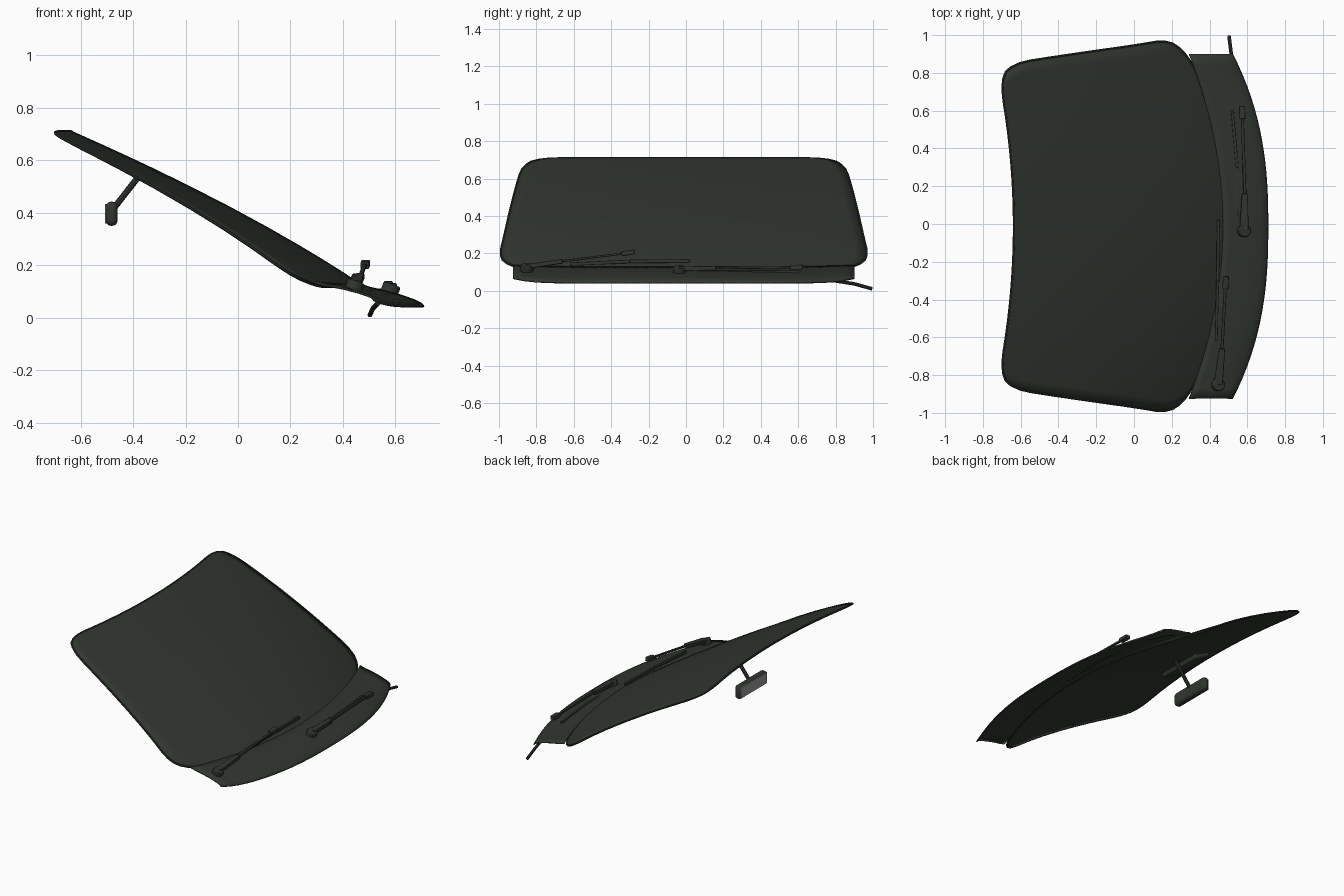
import bpy, bmesh, math
from mathutils import Vector

if "Cube" in bpy.data.objects:
    bpy.data.objects.remove(bpy.data.objects["Cube"])


def material(name, rgb):
    m = bpy.data.materials.new(name)
    m.diffuse_color = (*rgb, 1)
    m.use_nodes = True
    m.node_tree.nodes["Principled BSDF"].inputs["Base Color"].default_value = m.diffuse_color
    return m


DARK = material("dark_green_grey", (0.030, 0.037, 0.029))
GREY = material("mirror_grey", (0.32, 0.32, 0.32))
CY = -0.012  # centre line of the screen


def finish(ob, mat=DARK, bevel=0, seg=2, thick=0):
    ob.data.materials.append(mat)
    if thick:
        s = ob.modifiers.new("thickness", 'SOLIDIFY')
        s.thickness, s.offset = thick, 0
    if bevel:
        b = ob.modifiers.new("bevel", 'BEVEL')
        b.width, b.segments, b.limit_method = bevel, seg, 'ANGLE'
    bpy.ops.object.select_all(action='DESELECT')
    ob.select_set(True)
    bpy.context.view_layer.objects.active = ob
    bpy.ops.object.shade_smooth_by_angle(angle=math.radians(35))
    return ob


def mesh_object(name, verts, faces):
    me = bpy.data.meshes.new(name)
    me.from_pydata(verts, [], faces)
    bm = bmesh.new()
    bm.from_mesh(me)
    bmesh.ops.recalc_face_normals(bm, faces=bm.faces)
    bm.to_mesh(me)
    bm.free()
    ob = bpy.data.objects.new(name, me)
    bpy.context.collection.objects.link(ob)
    return ob


def grid(name, rows):
    n = len(rows[0])
    faces = [(i * n + j, i * n + j + 1, (i + 1) * n + j + 1, (i + 1) * n + j)
             for i in range(len(rows) - 1) for j in range(n - 1)]
    return mesh_object(name, [p for r in rows for p in r], faces)


def bar(name, a, b, w0, w1, h, bevel=0.003):
    """Tapered box beam from a to b."""
    a, b = Vector(a), Vector(b)
    d = (b - a).normalized()
    side = d.cross(Vector((0, 0, 1))).normalized()
    up = side.cross(d)
    v = [p + side * sx * w / 2 + up * su * h / 2
         for p, w in ((a, w0), (b, w1))
         for sx, su in ((-1, -1), (1, -1), (1, 1), (-1, 1))]
    f = [(0, 1, 2, 3), (4, 5, 6, 7)] + [(i, (i + 1) % 4, (i + 1) % 4 + 4, i + 4) for i in range(4)]
    return finish(mesh_object(name, v, f), bevel=bevel)


def tube(name, pts, r, closed=False):
    cu = bpy.data.curves.new(name, 'CURVE')
    cu.dimensions = '3D'
    cu.bevel_depth, cu.bevel_resolution, cu.use_fill_caps = r, 2, True
    sp = cu.splines.new('POLY')
    sp.points.add(len(pts) - 1)
    for p, c in zip(sp.points, pts):
        p.co = (*c, 1)
    sp.use_cyclic_u = closed
    ob = bpy.data.objects.new(name, cu)
    bpy.context.collection.objects.link(ob)
    bpy.ops.object.select_all(action='DESELECT')
    ob.select_set(True)
    bpy.context.view_layer.objects.active = ob
    bpy.ops.object.convert(target='MESH')
    return finish(bpy.context.object)


# Windscreen: rows across the width, bowed back toward the sides
def glass_point(y, z):
    x = 0.475 - 1.684 * (z - 0.12) - 0.673 * (z - 0.12) * (z - 0.405)
    k = 0.125 + 0.1 * (0.71 - z) / 0.59
    return (x - k * y * y, y + CY, z)


outline = [(.119, .82), (.124, .87), (.133, .91), (.147, .945), (.165, .967), (.19, .977),
           (.22, .977), (.27, .965), (.34, .949), (.42, .931), (.5, .911), (.57, .892),
           (.62, .877), (.65, .863), (.675, .84), (.69, .815), (.7, .775), (.706, .72), (.708, .66)]
N = 32
rows = [[glass_point(w * (2 * j / N - 1), z) for j in range(N + 1)] for z, w in outline]
finish(grid("windscreen", rows), thick=0.008)

# Rubber seal around the screen
loop = rows[0] + [r[-1] for r in rows[1:-1]] + rows[-1][::-1] + [r[0] for r in rows[-2:0:-1]]
tube("windscreen_seal", loop, 0.0065, True)

# Cowl panel below the screen
section = [(0, .125), (.15, .113), (.4, .1), (.65, .083), (.85, .066), (.96, .053), (1, .041)]
cowl = []
for j in range(N + 1):
    y = 0.913 * (2 * j / N - 1)
    t = abs(y) / 0.913
    inner, outer = 0.47 - 0.215 * y * y, 0.708 - 0.188 * t ** 2.5
    cowl.append([(inner + u * (outer - inner), y + CY, z + 0.024 * u * t ** 10 + 0.01 * (1 - u) * t ** 4)
                 for u, z in section])
finish(grid("cowl_panel", cowl), thick=0.008)


# Wipers: pivot, arm, rod, tip clip and blade
def wiper(tag, pivot, elbow, tip, blade):
    pivot, elbow, tip = Vector(pivot), Vector(elbow), Vector(tip)
    bpy.ops.mesh.primitive_cylinder_add(vertices=20, radius=0.034, depth=0.036, location=pivot,
                                        rotation=(0, math.radians(20), 0))
    ob = bpy.context.object
    ob.name = tag + "_wiper_pivot"
    finish(ob, bevel=0.005)
    bar(tag + "_wiper_arm", pivot + Vector((0, 0, .008)), elbow, 0.048, 0.032, 0.024)
    bar(tag + "_wiper_rod", elbow, tip, 0.016, 0.016, 0.012)
    d = (tip - elbow).normalized() * 0.034
    bar(tag + "_wiper_clip", tip - d, tip + d, 0.032, 0.032, 0.026)
    for i in range(len(blade) - 1):
        bar(tag + "_wiper_blade", blade[i], blade[i + 1], 0.015, 0.015, 0.018, 0.002)


wiper("right", (.446, -.85, .122), (.466, -.66, .158), (.485, -.31, .203),
      [(.435, -.62, .142), (.443, -.3, .157), (.447, .02, .16)])
wiper("left", (.582, -.035, .11), (.587, .16, .121), (.573, .59, .126),
      [(.545, .0, .098), (.547, .3, .102), (.52, .6, .1)])

# Washer hose at the cowl end
tube("washer_hose", [(.535, .78, .056), (.515, .9, .037), (.503, .995, .0105)], 0.0095)

# Rear-view mirror: bracket, stem, housing and face
def box(name, loc, size, mat, bevel, seg, tilt=0):
    bpy.ops.mesh.primitive_cube_add(size=1, location=loc, rotation=(0, tilt, 0))
    ob = bpy.context.object
    ob.name = name
    ob.scale = size
    bpy.ops.object.transform_apply(location=False, rotation=False, scale=True)
    return finish(ob, mat, bevel, seg)


box("mirror_bracket", (-.435, CY, .575), (.13, .33, .03), DARK, 0.01, 3, math.radians(26))
tube("mirror_stem", [(-.35, CY, .575), (-.475, CY, .415)], 0.012)
box("mirror_housing", (-.482, CY, .396), (.046, .3, .092), DARK, 0.021, 5)
box("mirror_face", (-.5035, CY, .396), (.006, .285, .076), GREY, 0.002, 1)
